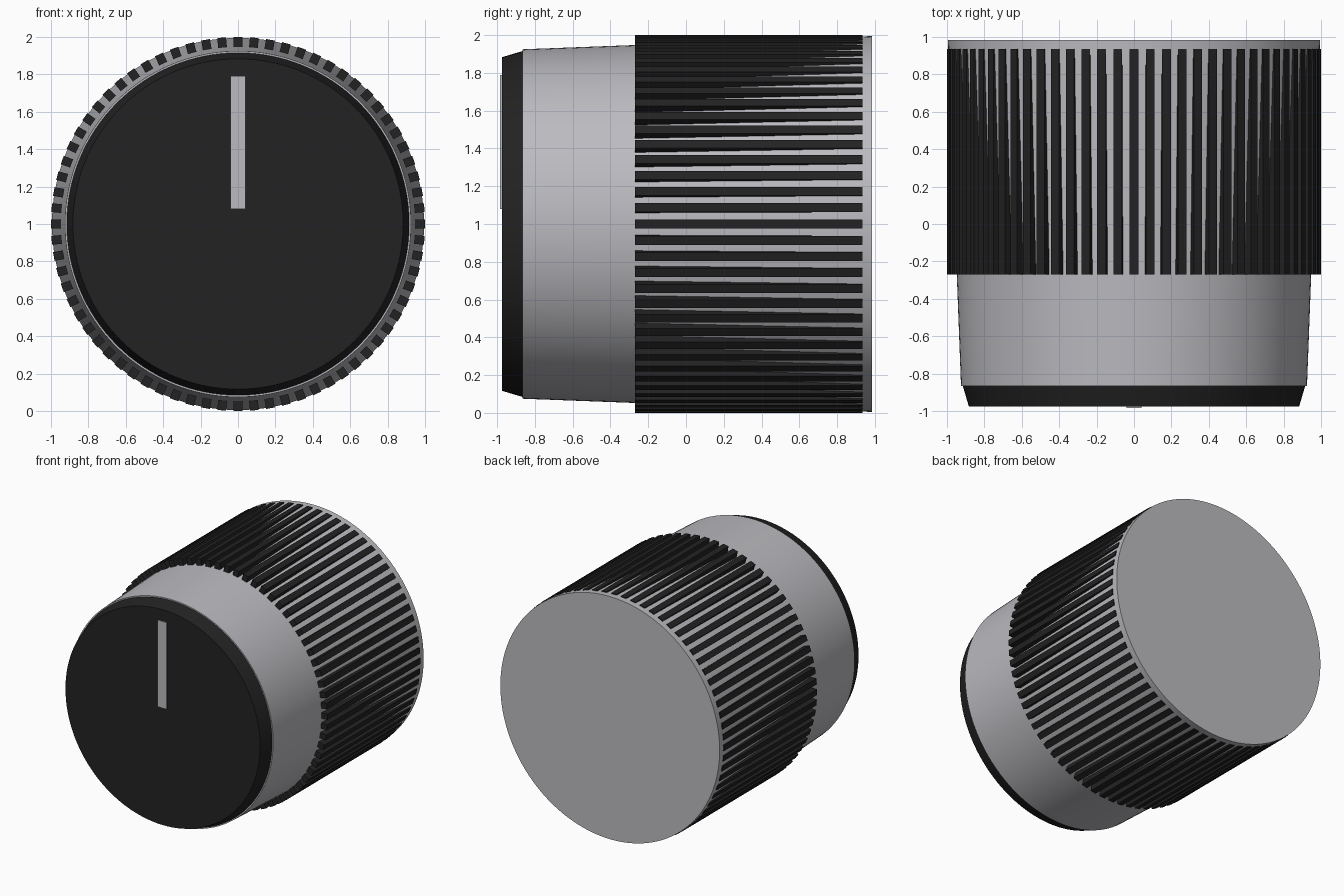
import bpy, bmesh, math
from mathutils import Matrix, Vector

if "Cube" in bpy.data.objects:
    bpy.data.objects.remove(bpy.data.objects["Cube"], do_unlink=True)

CENTRE = Vector((0, 0, 1))


def material(name, rgb):
    m = bpy.data.materials.new(name)
    m.use_nodes = True
    m.diffuse_color = (*rgb, 1)
    m.node_tree.nodes["Principled BSDF"].inputs["Base Color"].default_value = (*rgb, 1)
    return m


silver = material("silver grey", (0.50, 0.50, 0.53))
black = material("matte black", (0.016, 0.016, 0.016))


def finish(name, bm, mat, smooth=False):
    bmesh.ops.recalc_face_normals(bm, faces=bm.faces)
    mesh = bpy.data.meshes.new(name)
    bm.to_mesh(mesh)
    bm.free()
    mesh.materials.append(mat)
    ob = bpy.data.objects.new(name, mesh)
    bpy.context.collection.objects.link(ob)
    if smooth:
        bpy.ops.object.select_all(action="DESELECT")
        ob.select_set(True)
        bpy.context.view_layer.objects.active = ob
        bpy.ops.object.shade_smooth_by_angle(angle=math.radians(15))
    return ob


def tapered_disc(name, y_front, r_front, y_back, r_back, mat):
    """Closed cone section lying along the y axis."""
    bm = bmesh.new()
    place = Matrix.Translation((0, (y_front + y_back) / 2, 1)) @ Matrix.Rotation(math.pi / 2, 4, "X")
    bmesh.ops.create_cone(bm, cap_ends=True, segments=128, radius1=r_back,
                          radius2=r_front, depth=y_back - y_front, matrix=place)
    return finish(name, bm, mat, smooth=True)


def add_box(bm, low, high, turn=Matrix()):
    low, high = Vector(low), Vector(high)
    place = turn @ Matrix.Translation((low + high) / 2) @ Matrix.Diagonal((*(high - low), 1))
    bmesh.ops.create_cube(bm, size=1, matrix=place)


# Tapered metal body and the bevelled front cap
tapered_disc("knob_body", -0.865, 0.925, 0.985, 0.995, silver)
tapered_disc("front_cap", -0.975, 0.883, -0.86, 0.917, black)

# Ring of straight grip ribs, sunk into the body
RIBS = 72
bm = bmesh.new()
for i in range(RIBS):
    turn = Matrix.Translation(CENTRE) @ Matrix.Rotation(math.tau * i / RIBS, 4, "Y")
    add_box(bm, (-0.0235, -0.27, 0.93), (0.0235, 0.935, 1.0), turn)
finish("grip_ribs", bm, black)

# Raised pointer line on the cap
bm = bmesh.new()
add_box(bm, (-0.04, -0.984, 1.08), (0.04, -0.975, 1.79))
finish("pointer_line", bm, silver)
